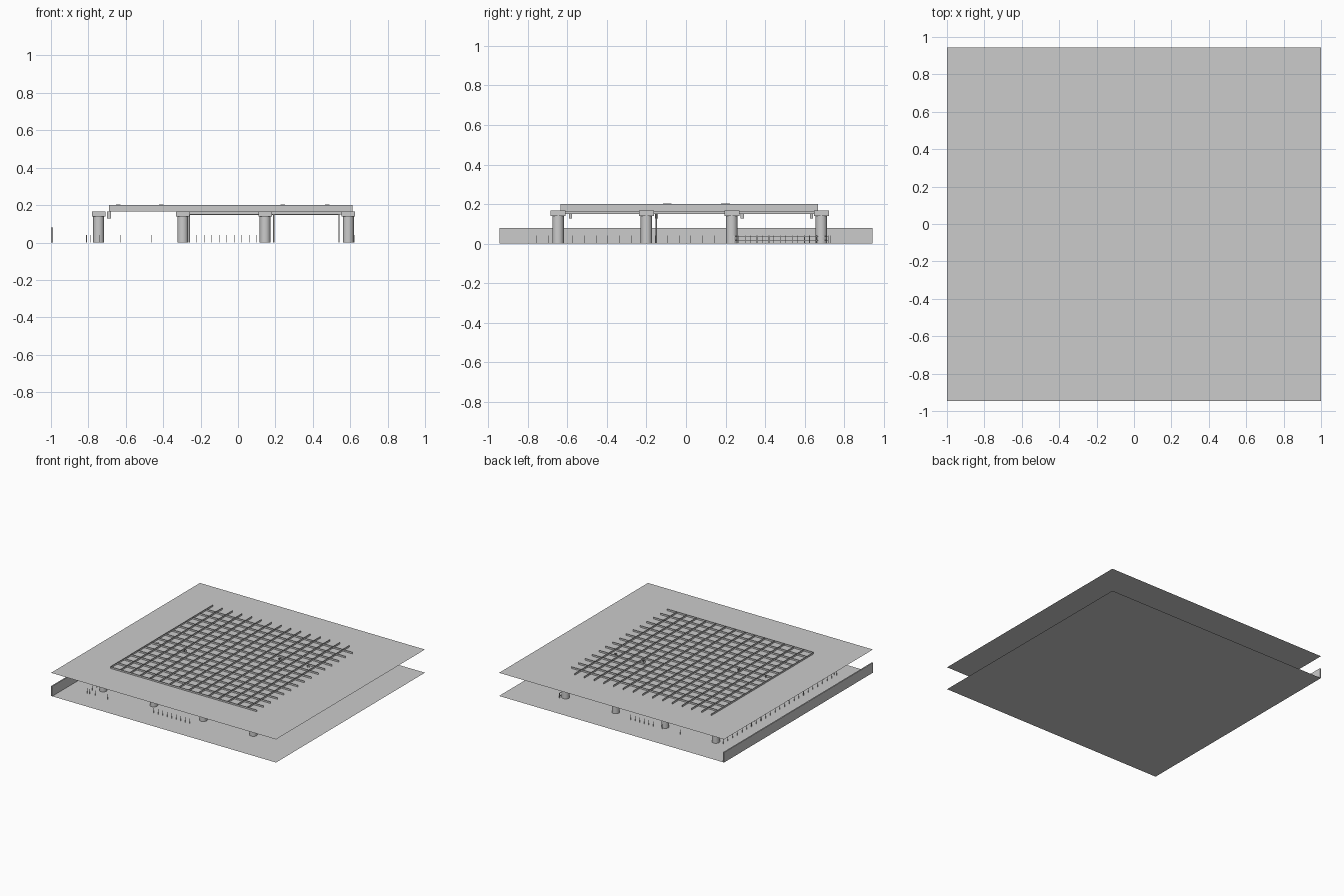
import bpy, bmesh, math

if "Cube" in bpy.data.objects:
    bpy.data.objects.remove(bpy.data.objects["Cube"])

mat = bpy.data.materials.new("plain_grey")
mat.diffuse_color = (0.6, 0.6, 0.6, 1)
mat.use_nodes = True
mat.node_tree.nodes["Principled BSDF"].inputs["Base Color"].default_value = mat.diffuse_color


def finish(name, bm):
    me = bpy.data.meshes.new(name)
    bm.to_mesh(me)
    bm.free()
    me.materials.append(mat)
    ob = bpy.data.objects.new(name, me)
    bpy.context.collection.objects.link(ob)
    return ob


def quad(bm, *pts):
    bm.faces.new([bm.verts.new(p) for p in pts])


def strip(bm, a, b, z0, z1):
    # vertical sheet of no thickness between two plan points
    quad(bm, (*a, z0), (*b, z0), (*b, z1), (*a, z1))


def box(bm, x0, x1, y0, y1, z0, z1):
    vs = bmesh.ops.create_cube(bm, size=1)["verts"]
    for v in vs:
        v.co = ((x0 + x1) / 2 + v.co.x * (x1 - x0),
                (y0 + y1) / 2 + v.co.y * (y1 - y0),
                (z0 + z1) / 2 + v.co.z * (z1 - z0))


def cyl(bm, x, y, r, z0, z1, n=24):
    vs = bmesh.ops.create_cone(bm, cap_ends=True, segments=n, radius1=r,
                               radius2=r, depth=z1 - z0)["verts"]
    bmesh.ops.translate(bm, verts=vs, vec=(x, y, (z0 + z1) / 2))


# floor and ceiling sheets
for name, z in (("floor", 0.0), ("ceiling", 0.186)):
    bm = bmesh.new()
    quad(bm, (-1, -0.945, z), (1, -0.945, z), (1, 0.945, z), (-1, 0.945, z))
    finish(name, bm)

# low wall on the left side
bm = bmesh.new()
box(bm, -1, -0.99, -0.945, 0.945, 0, 0.08)
finish("side_wall", bm)

# ceiling lattice of upright sheets, starting at the front left corner
bm = bmesh.new()
X0, Y0, D, N = -0.69, -0.635, 0.0868, 15
for i in range(N):
    y, x = Y0 + i * D, X0 + i * D
    strip(bm, (X0, y), (X0 + N * D, y), 0.165, 0.2)
    strip(bm, (x, Y0), (x, Y0 + N * D), 0.165, 0.2)
finish("ceiling_lattice", bm)

# small plates standing in the lattice
bm = bmesh.new()
for x, y in ((-0.41, -0.085), (-0.64, -0.105), (0.24, 0.19), (0.477, 0.21)):
    strip(bm, (x - 0.012, y), (x + 0.012, y), 0.17, 0.202)
    strip(bm, (x, y - 0.012), (x, y + 0.012), 0.17, 0.202)
finish("lattice_plates", bm)

# columns and their capitals
cols_x = (-0.745, -0.295, 0.145, 0.59)
cols_y = (-0.647, -0.2, 0.232, 0.685)
bm, cap = bmesh.new(), bmesh.new()
for x in cols_x:
    for y in cols_y:
        cyl(bm, x, y, 0.029, 0, 0.142)
        box(cap, x - 0.036, x + 0.036, y - 0.038, y + 0.038, 0.14, 0.167)
shafts = finish("columns", bm)
finish("column_capitals", cap)
bpy.context.view_layer.objects.active = shafts
shafts.select_set(True)
bpy.ops.object.shade_smooth_by_angle()

# beams between the columns
bm = bmesh.new()
for x in cols_x[1:]:
    box(bm, x - 0.01, x + 0.01, cols_y[0], cols_y[-1], 0.15, 0.166)
for y in cols_y:
    box(bm, cols_x[1], cols_x[-1], y - 0.01, y + 0.01, 0.15, 0.166)
finish("beams", bm)

# hanging fixtures beside the columns
bm = bmesh.new()
for y in (-0.585, -0.15, 0.285, 0.635):
    box(bm, -0.70, -0.68, y - 0.008, y + 0.008, 0.128, 0.166)
finish("fixtures", bm)

# drop pipes with the run joining them
bm = bmesh.new()
for x in (-0.26, 0.192, 0.54):
    cyl(bm, x, -0.15, 0.004, 0, 0.152, 10)
box(bm, -0.26, 0.54, -0.154, -0.146, 0.146, 0.154)
finish("drop_pipes", bm)

# short posts around the edge
bm = bmesh.new()
front = [-0.79, -0.74, -0.63] + [-0.22 + 0.04 * i for i in range(9)]
back = [-0.46, -0.3] + [-0.22 + 0.04 * i for i in range(6)]
spots = [(x, -0.755) for x in front] + [(x, 0.73) for x in back]
spots += [(-0.81, -0.755 + 0.06 * i) for i in range(25)]
for x, y in spots:
    box(bm, x - 0.0015, x + 0.0015, y - 0.0015, y + 0.0015, 0, 0.04)
finish("edge_posts", bm)

# railing at the right rear
bm = bmesh.new()
for z in (0.015, 0.036):
    box(bm, 0.618, 0.622, 0.24, 0.72, z, z + 0.003)
for i in range(9):
    y = 0.24 + 0.06 * i
    box(bm, 0.618, 0.622, y - 0.002, y + 0.002, 0, 0.04)
finish("rear_railing", bm)
